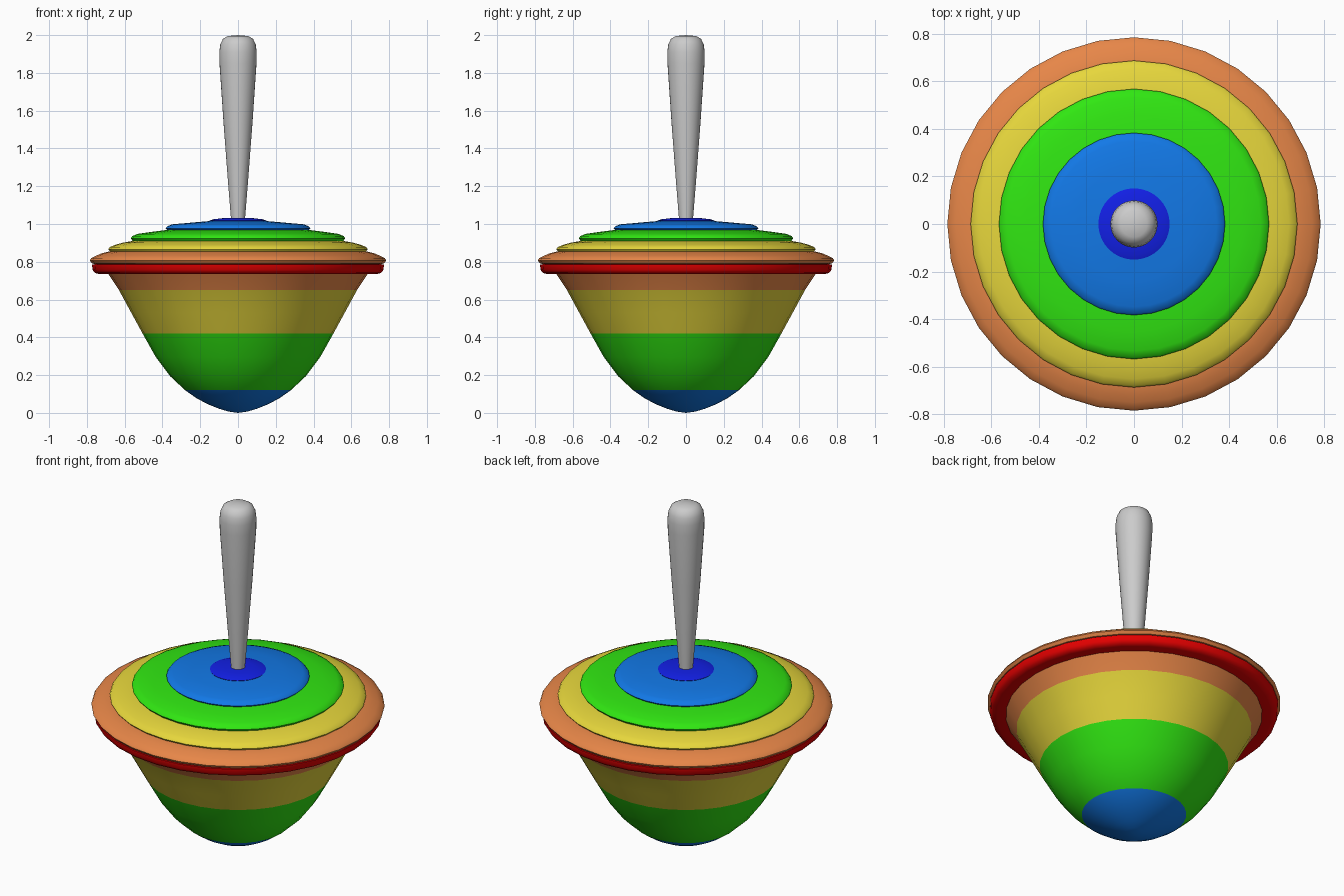
import bpy, bmesh, math

if "Cube" in bpy.data.objects:
    bpy.data.objects.remove(bpy.data.objects["Cube"])

SIDES = 32


def material(name, rgb):
    m = bpy.data.materials.new(name)
    m.diffuse_color = (*rgb, 1)
    m.use_nodes = True
    m.node_tree.nodes["Principled BSDF"].inputs["Base Color"].default_value = m.diffuse_color
    return m


RED = material("red", (0.8, 0.0, 0.0))
ORANGE = material("orange", (0.8, 0.24, 0.065))
YELLOW = material("yellow", (0.8, 0.68, 0.045))
GREEN = material("green", (0.03, 0.8, 0.006))
BLUE = material("blue", (0.006, 0.19, 0.8))
DARK_BLUE = material("dark blue", (0.006, 0.014, 0.8))
GREY = material("grey", (0.6, 0.6, 0.6))


def lathe(name, profile, mats, limits=()):
    """Spin (radius, z) points, listed bottom to top, about z.
    Faces above each height in limits take the next material."""
    bm = bmesh.new()
    verts = [bm.verts.new((r, 0, z)) for r, z in profile]
    edges = [bm.edges.new(p) for p in zip(verts, verts[1:])]
    bmesh.ops.spin(bm, geom=verts + edges, axis=(0, 0, 1), cent=(0, 0, 0),
                   angle=2 * math.pi, steps=SIDES, use_duplicate=False)
    bmesh.ops.remove_doubles(bm, verts=bm.verts, dist=1e-4)
    bmesh.ops.recalc_face_normals(bm, faces=bm.faces)
    # make sure normals point away from the axis
    outer = max(bm.faces, key=lambda f: f.calc_center_median().xy.length)
    if outer.normal.xy.dot(outer.calc_center_median().xy) < 0:
        bmesh.ops.reverse_faces(bm, faces=bm.faces)
    for f in bm.faces:
        z = f.calc_center_median().z
        f.material_index = sum(z > lim for lim in limits)
    me = bpy.data.meshes.new(name)
    bm.to_mesh(me)
    bm.free()
    for m in mats:
        me.materials.append(m)
    ob = bpy.data.objects.new(name, me)
    bpy.context.collection.objects.link(ob)
    bpy.ops.object.select_all(action='DESELECT')
    ob.select_set(True)
    bpy.context.view_layer.objects.active = ob
    bpy.ops.object.shade_smooth_by_angle(angle=math.radians(40))
    return ob


# Bowl-shaped body with painted bands
lathe("body", [(0, 0), (0.05, 0.007), (0.10, 0.022), (0.16, 0.046), (0.22, 0.078),
               (0.28, 0.12), (0.36, 0.195), (0.435, 0.295), (0.505, 0.42),
               (0.565, 0.53), (0.63, 0.65), (0.69, 0.74)],
      [BLUE, GREEN, YELLOW, ORANGE], (0.12, 0.42, 0.65))

# Red rim under the lid
lathe("rim", [(0.67, 0.735), (0.735, 0.735), (0.757, 0.741), (0.77, 0.757),
              (0.773, 0.785), (0.74, 0.79)], [RED])


def tier(name, r, z, r_top, z_top, mat):
    """Stepped lid disc: rounded edge of radius r, gently domed to r_top."""
    h = z_top - z
    lathe(name, [(r - 0.045, z), (r - 0.012, z + 0.08 * h), (r, z + 0.3 * h),
                 (r - 0.008, z + 0.48 * h),
                 (r - 0.035, z + 0.66 * h), (r_top + 0.4 * (r - r_top), z + 0.83 * h),
                 (r_top, z + 0.97 * h), (r_top - 0.05, z_top)], [mat])


# Stacked lid tiers
tier("lid_orange", 0.785, 0.785, 0.68, 0.857, ORANGE)
tier("lid_yellow", 0.687, 0.846, 0.56, 0.912, YELLOW)
tier("lid_green", 0.568, 0.904, 0.38, 0.970, GREEN)
tier("lid_blue", 0.383, 0.960, 0.14, 1.018, BLUE)
lathe("lid_cap", [(0.13, 1.008), (0.148, 1.014), (0.150, 1.018), (0.13, 1.025),
                  (0.08, 1.031), (0, 1.033)], [DARK_BLUE])

# Tapered handle with rounded end
lathe("handle", [(0.037, 1.025), (0.055, 1.25), (0.077, 1.54), (0.098, 1.85),
                 (0.099, 1.91), (0.094, 1.95), (0.08, 1.98), (0.055, 1.995),
                 (0, 2.0)], [GREY])
